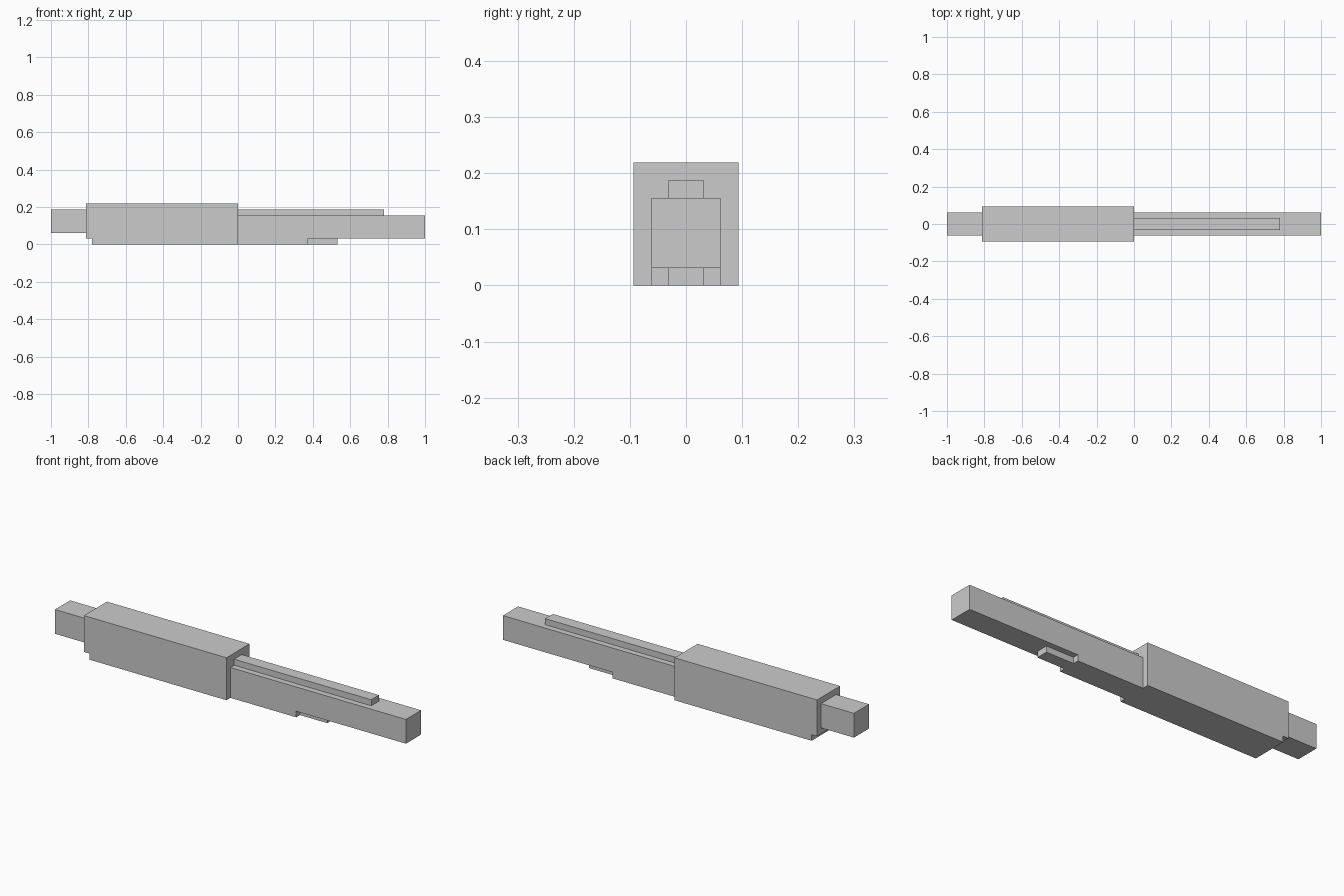
import bpy, bmesh

if "Cube" in bpy.data.objects:
    bpy.data.objects.remove(bpy.data.objects["Cube"])

U = 1 / 32  # the model sits on a 1/32 grid


def extrude_profile(name, points, half_width):
    """Extrude an x/z profile (grid units) symmetrically along y."""
    bm = bmesh.new()
    face = bm.faces.new([bm.verts.new((x * U, -half_width * U, z * U)) for x, z in points])
    new = bmesh.ops.extrude_face_region(bm, geom=[face])["geom"]
    bmesh.ops.translate(bm, vec=(0, 2 * half_width * U, 0),
                        verts=[v for v in new if isinstance(v, bmesh.types.BMVert)])
    bmesh.ops.recalc_face_normals(bm, faces=bm.faces)
    mesh = bpy.data.meshes.new(name)
    bm.to_mesh(mesh)
    bm.free()
    obj = bpy.data.objects.new(name, mesh)
    bpy.context.collection.objects.link(obj)
    return obj


def box(name, x0, x1, z0, z1, half_width):
    return extrude_profile(name, [(x0, z0), (x1, z0), (x1, z1), (x0, z1)], half_width)


# Main housing with the small notch under its rear end
extrude_profile("housing", [(-25, 0), (0, 0), (0, 7), (-26, 7), (-26, 1), (-25, 1)], 3)

# Stub behind the housing
box("rear_stub", -32, -26, 2, 6, 1.97)

# Long front bar, deeper near the housing
extrude_profile("front_bar", [(0, 0), (12, 0), (12, 1), (32, 1), (32, 5), (0, 5)], 1.97)

# Narrow rail on top and lug underneath
box("top_rail", 0, 25, 5, 6, 1)
box("bottom_lug", 12, 17, 0, 1, 1)
